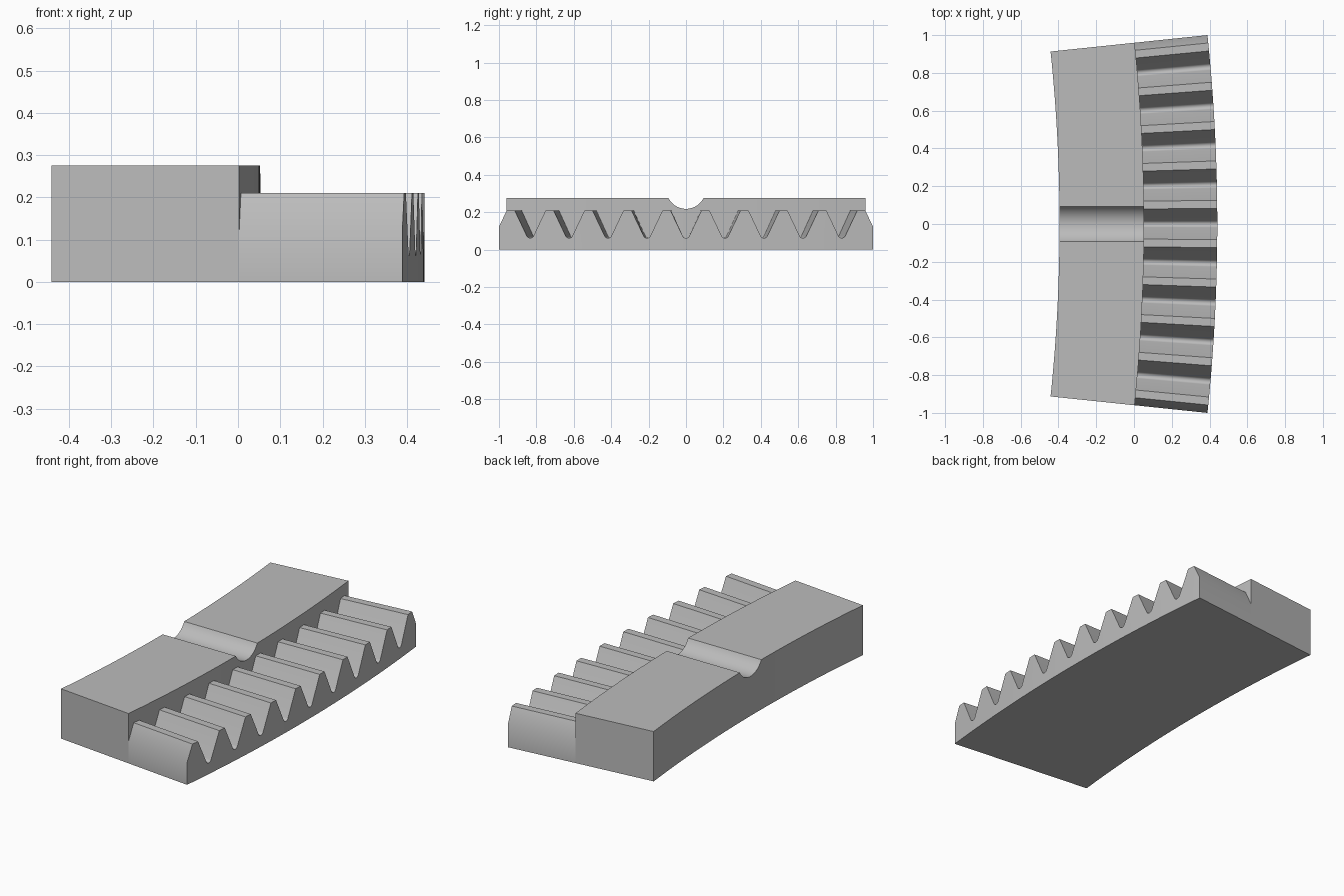
import bpy, bmesh
from math import sin, cos, asin, atan, pi, radians

cube = bpy.data.objects.get("Cube")
if cube:
    bpy.data.objects.remove(cube, do_unlink=True)

# Ring segment dimensions
R_OUT, R_WALL, R_IN = 9.6, 9.212, 8.765
CX = 0.441 - R_OUT
HALF = asin(1 / R_OUT)
PITCH = 0.2086 / R_OUT
BODY_TOP, TOOTH_TOP, ROOT = 0.275, 0.21, 0.062

grey = bpy.data.materials.new("plain grey")
grey.use_nodes = True
colour = (0.5, 0.5, 0.5, 1)
grey.diffuse_color = colour
grey.node_tree.nodes["Principled BSDF"].inputs["Base Color"].default_value = colour


def ring_solid(name, profile, r0, r1, angle_at, inner_cap=True):
    """Sweep a (position, height) profile radially from r0 to r1, down to z = 0."""
    bm = bmesh.new()
    columns = []
    for u, z in profile:
        col = []
        for r, h in ((r0, 0), (r0, z), (r1, z), (r1, 0)):
            a = angle_at(u, r)
            col.append(bm.verts.new((CX + r * cos(a), r * sin(a), h)))
        columns.append(col)
    for a, b in zip(columns, columns[1:]):
        for i in range(4):
            if i == 0 and not inner_cap:
                continue
            j = (i + 1) % 4
            bm.faces.new((a[i], a[j], b[j], b[i]))
    bm.faces.new(columns[0])
    bm.faces.new(columns[-1][::-1])
    bmesh.ops.recalc_face_normals(bm, faces=bm.faces)
    mesh = bpy.data.meshes.new(name)
    bm.to_mesh(mesh)
    bm.free()
    mesh.materials.append(grey)
    obj = bpy.data.objects.new(name, mesh)
    bpy.context.collection.objects.link(obj)
    bpy.ops.object.select_all(action="DESELECT")
    obj.select_set(True)
    bpy.context.view_layer.objects.active = obj
    bpy.ops.object.shade_smooth_by_angle(angle=radians(30))
    return obj


# Body: raised block with a round groove running straight across its top
GROOVE, DEPTH = 0.0935, 0.057
g_rad = (GROOVE ** 2 + DEPTH ** 2) / (2 * DEPTH)
g_ang = asin(GROOVE / g_rad)
STEPS = 20
END = HALF * R_WALL
side = [(GROOVE + (END - GROOVE) * i / STEPS, BODY_TOP) for i in range(1, STEPS + 1)]
groove = []
for i in range(STEPS + 1):
    a = g_ang * (2 * i / STEPS - 1)
    groove.append((g_rad * sin(a), BODY_TOP - DEPTH + g_rad * (1 - cos(a))))
body_profile = [(-y, z) for y, z in reversed(side)] + groove + side


def body_angle(y, r):
    # Parallel inside the groove, radial at the ends
    if abs(y) <= GROOVE + 1e-6:
        return asin(y / r)
    edge = asin(GROOVE / r)
    t = (abs(y) - GROOVE) / (END - GROOVE)
    return (edge + (HALF - edge) * t) * (1 if y > 0 else -1)


ring_solid("grooved_body", body_profile, R_IN, R_WALL, body_angle)

# Teeth: V valleys with rounded roots and narrow flat crests
SLOPE, VALLEY, ROOT_R = 2.1, 0.083, 0.02
sweep = pi / 2 - atan(1 / SLOPE)
valley = [(-VALLEY, TOOTH_TOP)]
for i in range(11):
    a = sweep * (i / 5 - 1)
    valley.append((ROOT_R * sin(a), ROOT + ROOT_R * (1 - cos(a))))
valley.append((VALLEY, TOOTH_TOP))

tooth_profile = []
for k in range(-4, 5):
    tooth_profile += [(k * PITCH + y / R_OUT, z) for y, z in valley]

# Cut flanks at both ends of the segment
crest_end = 5 * PITCH - VALLEY / R_OUT
end_z = TOOTH_TOP - (HALF - crest_end) * R_OUT * SLOPE
tooth_profile = ([(-HALF, end_z), (-crest_end, TOOTH_TOP)] + tooth_profile
                 + [(crest_end, TOOTH_TOP), (HALF, end_z)])

ring_solid("gear_teeth", tooth_profile, R_WALL, R_OUT, lambda u, r: u, inner_cap=False)
